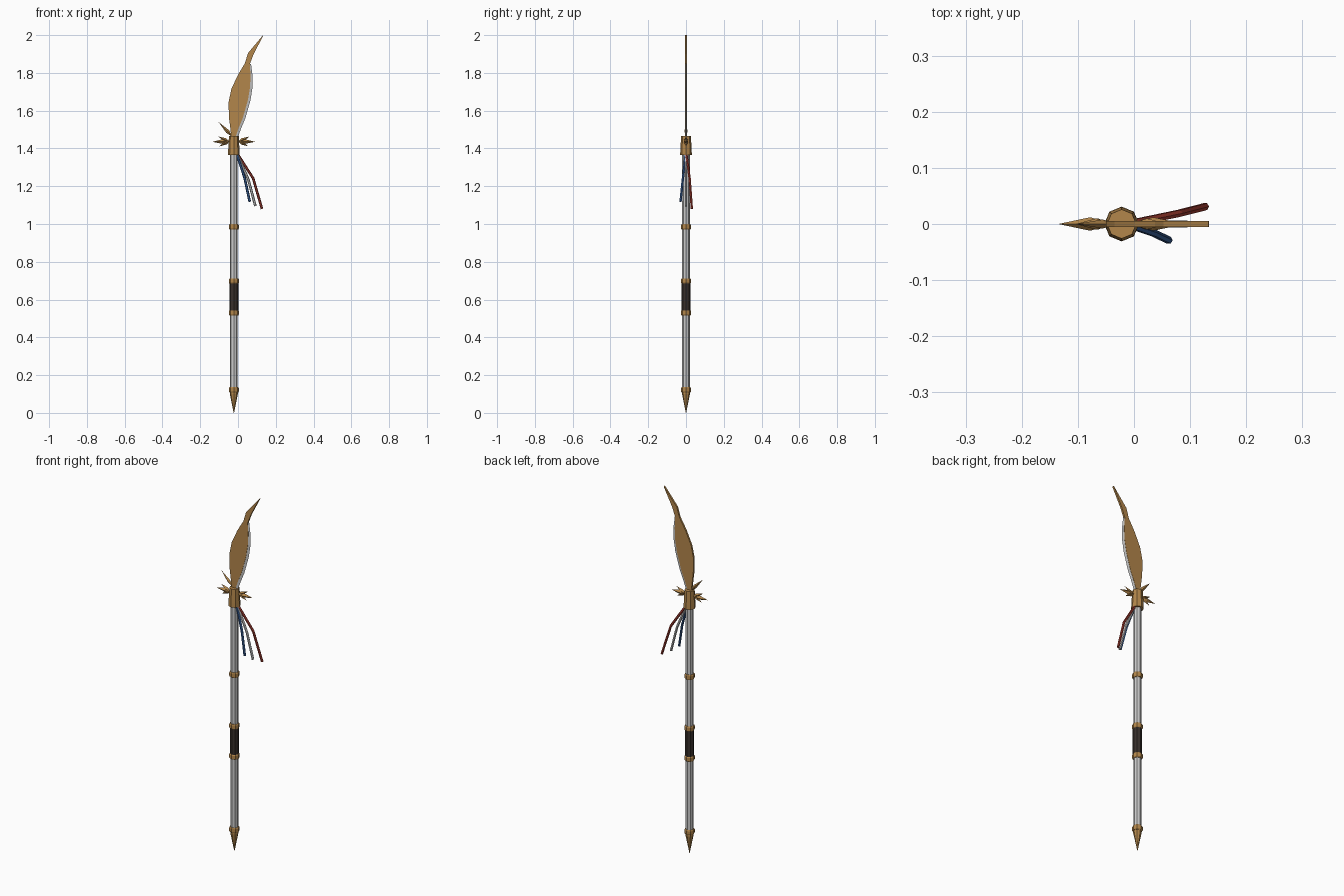
import bpy, bmesh
from math import cos, sin, pi
from mathutils import Vector

if "Cube" in bpy.data.objects:
    bpy.data.objects.remove(bpy.data.objects["Cube"])

CX = -0.022  # shaft axis


def material(name, rgb):
    m = bpy.data.materials.new(name)
    m.diffuse_color = (*rgb, 1)
    m.use_nodes = True
    m.node_tree.nodes["Principled BSDF"].inputs["Base Color"].default_value = m.diffuse_color
    return m


BRONZE = material("bronze", (0.45, 0.24, 0.07))
LEATHER = material("dark_leather", (0.04, 0.03, 0.025))
RED = material("red_cloth", (0.36, 0.045, 0.03))
BLUE = material("blue_cloth", (0.04, 0.12, 0.33))


def make(name, verts, faces, mat=None):
    bm = bmesh.new()
    vs = [bm.verts.new(v) for v in verts]
    for f in faces:
        bm.faces.new([vs[i] for i in f])
    bmesh.ops.recalc_face_normals(bm, faces=bm.faces)
    me = bpy.data.meshes.new(name)
    bm.to_mesh(me)
    bm.free()
    ob = bpy.data.objects.new(name, me)
    bpy.context.collection.objects.link(ob)
    if mat:
        me.materials.append(mat)
    return ob


def skin(name, rings, mat=None):
    """Join equal-sided rings of points into a closed solid."""
    n = len(rings[0])
    faces = [(r * n + i, r * n + (i + 1) % n, (r + 1) * n + (i + 1) % n, (r + 1) * n + i)
             for r in range(len(rings) - 1) for i in range(n)]
    last = (len(rings) - 1) * n
    faces += [tuple(range(n)), tuple(range(last, last + n))]
    return make(name, [p for ring in rings for p in ring], faces, mat)


def lathe(name, profile, mat=None, n=8):
    """Turn (radius, z) points around the shaft axis."""
    return skin(name, [[(CX + r * cos(2 * pi * i / n), r * sin(2 * pi * i / n), z)
                        for i in range(n)] for r, z in profile], mat)


def leaf(name, root, tip, width, thick, mat):
    """Faceted leaf with a diamond section, lying in the xz plane."""
    a, b = Vector((root[0], 0, root[1])), Vector((tip[0], 0, tip[1]))
    d = (b - a).normalized()
    side, mid = Vector((-d.z, 0, d.x)) * width, a.lerp(b, 0.42)
    out = Vector((0, thick, 0))
    ring = [mid + side, mid + out, mid - side, mid - out]
    faces = [(k, 2 + i, 2 + (i + 1) % 4) for i in range(4) for k in (0, 1)]
    return make(name, [a, b] + ring, faces, mat)


def ribbon(name, path, mat, r=0.007, n=6):
    """Faceted hanging strip along a path."""
    pts = [Vector(p) for p in path]
    rings = []
    for i, p in enumerate(pts):
        t = (pts[min(i + 1, len(pts) - 1)] - pts[max(i - 1, 0)]).normalized()
        u = t.cross(Vector((0, 1, 0))).normalized()
        v = t.cross(u)
        rings.append([p + r * (u * cos(2 * pi * k / n) + v * sin(2 * pi * k / n)) for k in range(n)])
    return skin(name, rings, mat)


# Shaft, spike and grip
lathe("shaft", [(0.020, 0.11), (0.020, 1.38)])
lathe("butt_spike", [(0.001, 0.0), (0.021, 0.10), (0.021, 0.112)], BRONZE)
lathe("grip", [(0.0235, 0.53), (0.0235, 0.70)], LEATHER)

# Bronze bands
for i, z in enumerate((0.122, 0.53, 0.698, 0.985)):
    lathe(f"band_{i + 1}", [(0.023, z - 0.014), (0.0265, z - 0.009),
                            (0.0265, z + 0.009), (0.023, z + 0.014)], BRONZE)

# Blade socket
lathe("blade_socket", [(0.031, 1.365), (0.030, 1.39), (0.026, 1.465)], BRONZE)

# Blade: rows of (left x, left z, right x, right z)
T = 0.005
rows = [(-0.034, 1.45, -0.016, 1.45), (-0.041, 1.51, 0.004, 1.51),
        (-0.048, 1.565, 0.025, 1.56), (-0.050, 1.645, 0.052, 1.655),
        (-0.035, 1.715, 0.064, 1.725), (0.0, 1.79, 0.066, 1.785),
        (0.037, 1.852, 0.063, 1.848), (0.053, 1.905, 0.083, 1.90),
        (0.133, 2.0, 0.134, 1.998)]
skin("blade", [[(a, -T, b), (c, -T, d), (c, T, d), (a, T, b)] for a, b, c, d in rows], BRONZE)

# Sharpened steel edge, thinning outwards
widths = (0.012, 0.014, 0.014, 0.014, 0.013, 0.011, 0.006)
skin("cutting_edge", [[(c - 0.003, -T * 0.9, d), (c + w, 0, d), (c - 0.003, T * 0.9, d)]
                      for (a, b, c, d), w in zip(rows, widths)])

# Leaf ornaments on both sides of the socket
for label, s in (("left", -1), ("right", 1)):
    leaf(f"{label}_leaf_middle", (CX + s * 0.015, 1.438), (CX + s * 0.113, 1.435), 0.013, 0.012, BRONZE)
    leaf(f"{label}_leaf_upper", (CX + s * 0.018, 1.432), (CX + s * 0.082, 1.463), 0.010, 0.010, BRONZE)
    leaf(f"{label}_leaf_lower", (CX + s * 0.018, 1.444), (CX + s * 0.076, 1.411), 0.010, 0.010, BRONZE)
leaf("back_barb", (-0.022, 1.455), (-0.103, 1.54), 0.010, 0.008, BRONZE)

# Hanging ribbons
ribbon("blue_ribbon", [(-0.006, -0.002, 1.37), (0.035, -0.016, 1.245), (0.062, -0.029, 1.118)], BLUE)
ribbon("white_ribbon", [(-0.004, 0, 1.37), (0.055, 0, 1.235), (0.092, 0, 1.095)], None)
ribbon("red_ribbon", [(-0.002, 0.002, 1.37), (0.080, 0.019, 1.242), (0.127, 0.031, 1.08)], RED)
